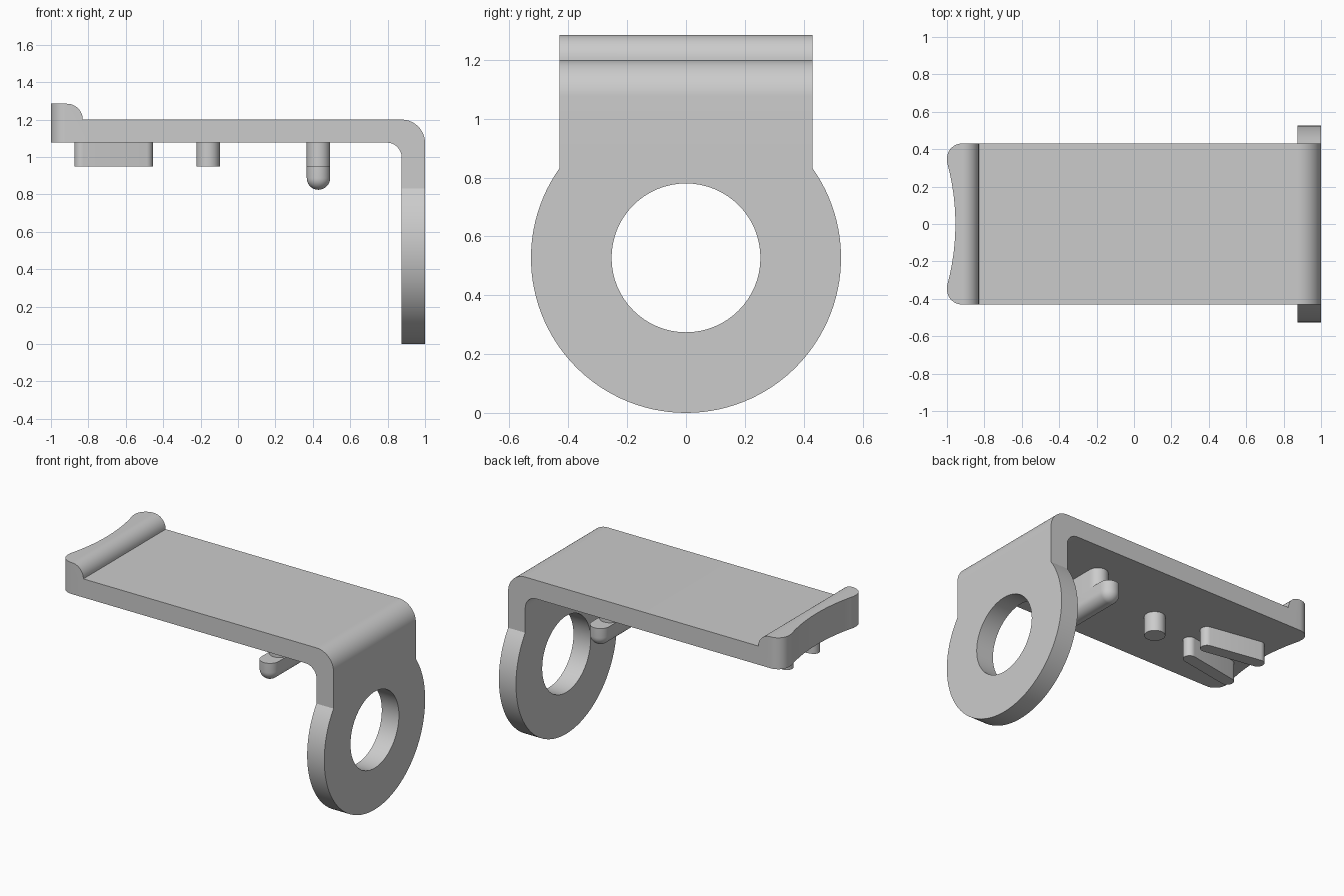
import bpy, bmesh, math
from mathutils import Vector

if "Cube" in bpy.data.objects:
    bpy.data.objects.remove(bpy.data.objects["Cube"], do_unlink=True)

grey = bpy.data.materials.new("plain grey")
grey.use_nodes = True
COLOUR = (0.6, 0.6, 0.6, 1)
grey.diffuse_color = COLOUR
grey.node_tree.nodes["Principled BSDF"].inputs["Base Color"].default_value = COLOUR


def finish(name, bm):
    bmesh.ops.recalc_face_normals(bm, faces=bm.faces)
    mesh = bpy.data.meshes.new(name)
    bm.to_mesh(mesh)
    bm.free()
    mesh.materials.append(grey)
    ob = bpy.data.objects.new(name, mesh)
    bpy.context.collection.objects.link(ob)
    return ob


def activate(ob):
    bpy.ops.object.select_all(action='DESELECT')
    ob.select_set(True)
    bpy.context.view_layer.objects.active = ob


def smooth(ob):
    activate(ob)
    bpy.ops.object.shade_smooth_by_angle(angle=math.radians(30))


def arc(cx, cy, r, start, end, n=16):
    angles = [math.radians(start + (end - start) * i / n) for i in range(n + 1)]
    return [(cx + r * math.cos(a), cy + r * math.sin(a)) for a in angles]


def prism(name, outline, place, low, high):
    """Extrude a 2D outline; place(u, v, w) maps it into space."""
    bm = bmesh.new()
    face = bm.faces.new([bm.verts.new(place(u, v, low)) for u, v in outline])
    moved = bmesh.ops.extrude_face_region(bm, geom=[face])["geom"]
    shift = Vector(place(0, 0, high)) - Vector(place(0, 0, low))
    bmesh.ops.translate(bm, vec=shift, verts=[g for g in moved if isinstance(g, bmesh.types.BMVert)])
    return finish(name, bm)


def boolean(ob, tool, operation):
    mod = ob.modifiers.new("cut", 'BOOLEAN')
    mod.operation, mod.object, mod.solver = operation, tool, 'EXACT'
    activate(ob)
    bpy.ops.object.modifier_apply(modifier=mod.name)
    bpy.data.objects.remove(tool, do_unlink=True)


def hull(name, rings):
    """Convex solid around horizontal rings given as (x, y, z, radius)."""
    bm = bmesh.new()
    for x, y, z, r in rings:
        for u, v in arc(x, y, r, 0, 360, 32)[:-1]:
            bm.verts.new((u, v, z))
    bmesh.ops.convex_hull(bm, input=bm.verts)
    bmesh.ops.dissolve_limit(bm, angle_limit=0.01, verts=bm.verts, edges=bm.edges)
    ob = finish(name, bm)
    smooth(ob)
    return ob


TOP, UNDER, HALF = 1.2, 1.077, 0.43
RING_R, HOLE_R, RING_Z = 0.527, 0.253, 0.527

# Bent plate with raised lip
profile = [(-1, UNDER)]
profile += arc(0.795, UNDER - 0.08, 0.08, 90, 0)
profile += [(0.875, 0.9), (1, 0.9)]
profile += arc(0.875, TOP - 0.125, 0.125, 0, 90)
profile += arc(-0.915, TOP, 0.085, 0, 90)
profile += [(-1, TOP + 0.085)]
plate = prism("bent_plate", profile, lambda u, v, w: (u, w, v), -HALF, HALF)

# Scooped lip end with rounded corners
SCOOP = 1.24
half_angle = math.degrees(math.asin(0.33 / SCOOP))
plan = [(1.2, -HALF - 0.1), (1.2, HALF + 0.1), (-0.8, HALF + 0.1), (-0.8, HALF)]
plan += arc(-0.92, HALF - 0.08, 0.08, 90, 190, 12)
plan += arc(-0.955 - SCOOP, 0, SCOOP, half_angle, -half_angle, 24)
plan += arc(-0.92, -HALF + 0.08, 0.08, 170, 270, 12)
plan += [(-0.8, -HALF), (-0.8, -HALF - 0.1)]
outline = prism("end_cutter", plan, lambda u, v, w: (u, v, w), 0.5, 1.5)
boolean(plate, outline, 'INTERSECT')
smooth(plate)

# Mounting ring with tab joining the plate
along_x = lambda u, v, w: (w, u, v)
corner = math.degrees(math.acos(HALF / RING_R))
shape = arc(0, RING_Z, RING_R, 180 - corner, 360 + corner, 80) + [(HALF, 0.9), (-HALF, 0.9)]
ring = prism("mounting_ring", shape, along_x, 0.875, 1)
hole = prism("hole_cutter", arc(0, RING_Z, HOLE_R, 0, 360, 64)[:-1], along_x, 0.8, 1.1)
boolean(ring, hole, 'DIFFERENCE')
smooth(ring)

# Round peg under the plate
PEG_Z = 0.95
hull("round_peg", [(-0.16, 0, z, 0.0625) for z in (PEG_Z, UNDER + 0.01)])

# Pair of splayed ribs
for side, label in ((1, "left"), (-1, "right")):
    hull(label + "_rib", [(x, side * y, z, 0.04)
                          for x, y in ((-0.495, 0.08), (-0.835, 0.14))
                          for z in (PEG_Z, UNDER + 0.01)])

# Hook: web below the plate carrying a rounded crossbar
HOOK_X, R = 0.43, 0.0625
hull("hook_web", [(HOOK_X, y, z, R) for y in (-0.18, 0.18) for z in (PEG_Z - 0.01, UNDER + 0.01)])
bar = []
for y in (-0.28, 0.28):
    bar.append((HOOK_X, y, PEG_Z, R))
    for i in range(10):
        a = math.radians(9.9 * i)
        bar.append((HOOK_X, y, PEG_Z - R - R * math.sin(a), R * math.cos(a)))
hull("hook_crossbar", bar)
